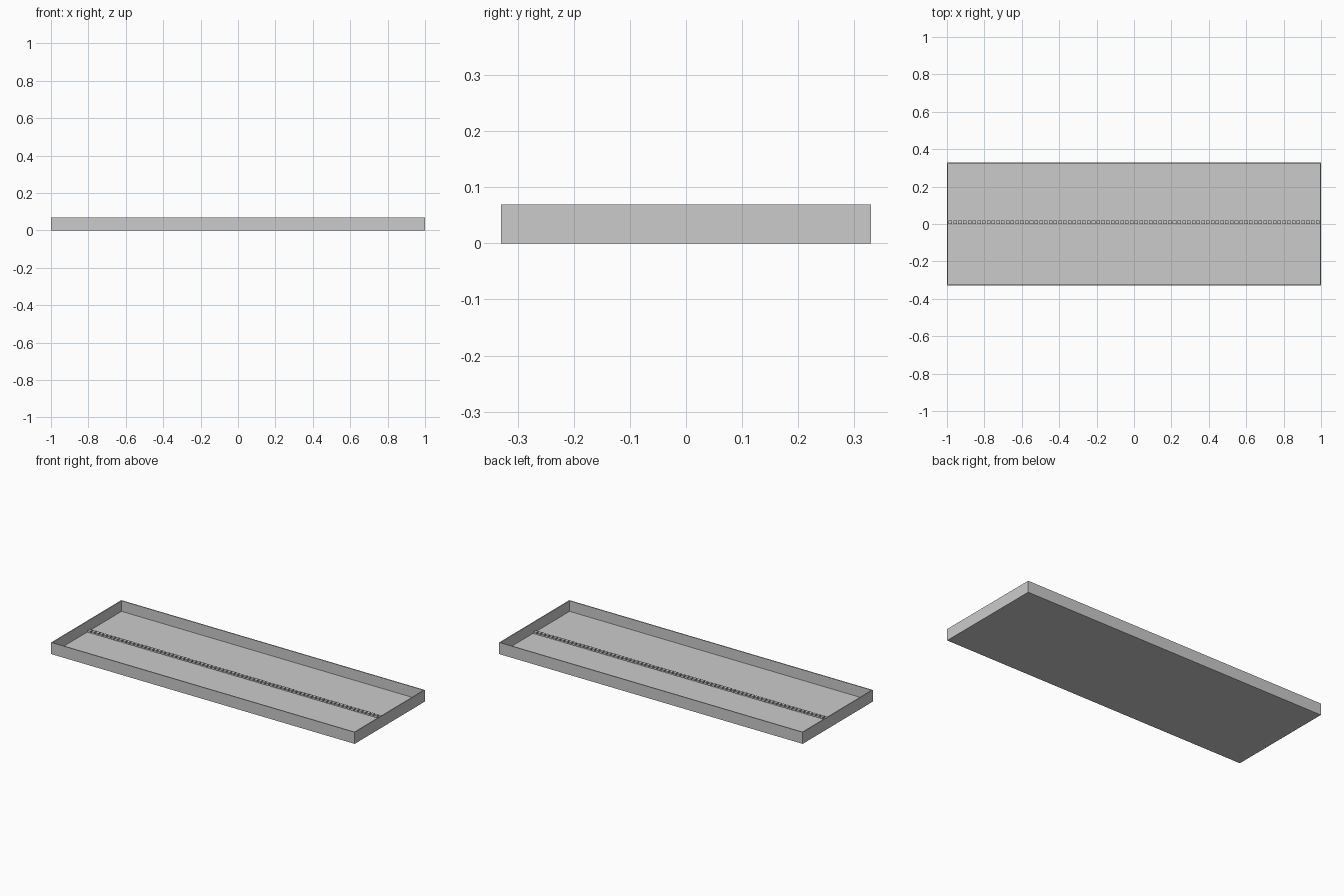
import bpy, bmesh
from mathutils import Matrix, Vector

if "Cube" in bpy.data.objects:
    bpy.data.objects.remove(bpy.data.objects["Cube"])

L, W, H, T = 2.0, 0.66, 0.069, 0.006   # length, width, height, sheet thickness


def add_box(bm, lo, hi):
    lo, hi = Vector(lo), Vector(hi)
    m = Matrix.Translation((lo + hi) / 2) @ Matrix.Diagonal((*(hi - lo), 1))
    bmesh.ops.create_cube(bm, size=1, matrix=m)


def make(name, boxes):
    bm = bmesh.new()
    for lo, hi in boxes:
        add_box(bm, lo, hi)
    me = bpy.data.meshes.new(name)
    bm.to_mesh(me)
    bm.free()
    ob = bpy.data.objects.new(name, me)
    bpy.context.collection.objects.link(ob)
    return ob


x, y = L / 2, W / 2

# Floor sheet
make("tray_floor", [((-x, -y, 0), (x, y, T))])

# Long side walls run full length, end walls fit between them
make("front_wall", [((-x, -y, T), (x, -y + T, H))])
make("back_wall", [((-x, y - T, T), (x, y, H))])
make("left_wall", [((-x, -y + T, T), (-x + T, y - T, H))])
make("right_wall", [((x - T, -y + T, T), (x, y - T, H))])

# Row of small blocks along the middle of the floor
count = 78
pitch = (L - 2 * T) / count
blocks = []
for i in range(count):
    cx = -x + T + pitch * (i + 0.5)
    blocks.append(((cx - 0.0095, 0.0, T), (cx + 0.0095, 0.02, T + 0.012)))
make("centre_strip_blocks", blocks)
